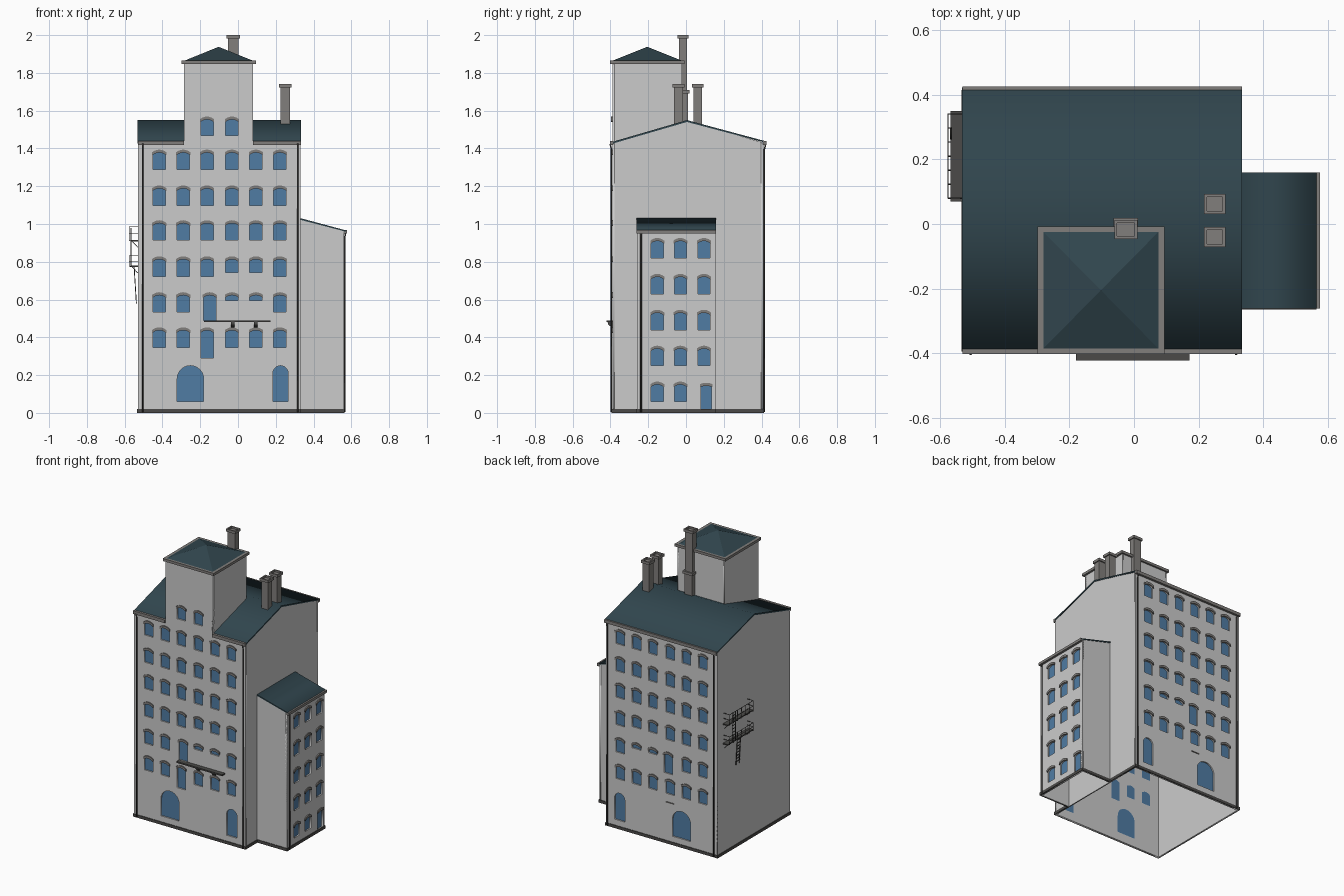
import bpy, bmesh, math
from mathutils import Matrix

if "Cube" in bpy.data.objects:
    bpy.data.objects.remove(bpy.data.objects["Cube"])


def material(name, rgb):
    m = bpy.data.materials.new(name)
    m.diffuse_color = (*rgb, 1)
    m.use_nodes = True
    m.node_tree.nodes["Principled BSDF"].inputs["Base Color"].default_value = m.diffuse_color
    return m


ROOF = material("roof_teal", (0.03, 0.06, 0.075))
GLASS = material("glass_blue", (0.08, 0.2, 0.37))
DARK = material("dark_metal", (0.07, 0.068, 0.065))
TRIM = material("trim_stone", (0.22, 0.21, 0.2))


def finish(name, bm, mat=None):
    bmesh.ops.remove_doubles(bm, verts=bm.verts, dist=1e-5)
    bmesh.ops.recalc_face_normals(bm, faces=bm.faces)
    me = bpy.data.meshes.new(name)
    bm.to_mesh(me)
    bm.free()
    if mat:
        me.materials.append(mat)
    ob = bpy.data.objects.new(name, me)
    bpy.context.collection.objects.link(ob)
    return ob


def curve_mesh(name, paths, dim, closed, mat, matrix, **settings):
    cu = bpy.data.curves.new(name, 'CURVE')
    cu.dimensions = dim
    for k, v in settings.items():
        setattr(cu, k, v)
    for path in paths:
        sp = cu.splines.new('POLY')
        sp.points.add(len(path) - 1)
        for p, co in zip(sp.points, path):
            p.co = (*co, 1) if len(co) == 3 else (*co, 0, 1)
        sp.use_cyclic_u = closed
    tmp = bpy.data.objects.new(name + "_tmp", cu)
    bpy.context.collection.objects.link(tmp)
    bm = bmesh.new()
    me = tmp.to_mesh()
    bm.from_mesh(me)
    tmp.to_mesh_clear()
    bpy.data.objects.remove(tmp)
    bm.transform(matrix)
    return finish(name, bm, mat)


def plate(name, loops, side, lo, hi, mat=None):
    """Filled outline (inner loops become holes) between depths lo and hi."""
    d, t = (lo + hi) / 2, (hi - lo) / 2
    if side == 'y':
        mx = Matrix(((1, 0, 0, 0), (0, 0, -1, d), (0, 1, 0, 0), (0, 0, 0, 1)))
    else:
        mx = Matrix(((0, 0, 1, d), (1, 0, 0, 0), (0, 1, 0, 0), (0, 0, 0, 1)))
    return curve_mesh(name, loops, '2D', True, mat, mx, fill_mode='BOTH', extrude=t)


def tubes(name, paths, r, mat=DARK):
    return curve_mesh(name, paths, '3D', False, mat, Matrix(), bevel_depth=r,
                      bevel_resolution=1, use_fill_caps=True)


def boxes(name, specs, mat=None):
    bm = bmesh.new()
    for x0, x1, y0, y1, z0, z1 in specs:
        bmesh.ops.create_cube(bm, size=1, matrix=Matrix.Translation(
            ((x0 + x1) / 2, (y0 + y1) / 2, (z0 + z1) / 2))
            @ Matrix.Diagonal((x1 - x0, y1 - y0, z1 - z0, 1)))
    return finish(name, bm, mat)


def arc(c, hw, spring, rise, n):
    pts = [math.pi * i / n for i in range(n + 1)]
    if rise < hw * 0.8:      # shallow segmental arch
        return [(c + hw * (1 - 2 * i / n), spring + rise * (1 - (1 - 2 * i / n) ** 2)) for i in range(n + 1)]
    return [(c + hw * math.cos(a), spring + rise * math.sin(a)) for a in pts]


def opening(c, w, z0, z1, rise=0.014, n=6):
    return [(c - w / 2, z0), (c + w / 2, z0)] + arc(c, w / 2, z1 - rise, rise, n)


def hood(c, w, z0, z1, rise=0.014):
    low = arc(c, w / 2 + 0.005, z1 - rise - 0.002, rise, 6)
    return low + [(u, z + 0.016) for u, z in reversed(low)]


def facade(name, outline, wins, extra, side, face, out):
    """Wall with openings, recessed glass and raised hoods; out = +1/-1."""
    def span(a, b):
        return sorted((face + out * a, face + out * b))
    holes = [opening(*w) for w in wins] + extra
    plate(name + "_wall", [outline] + holes, side, *span(-0.012, 0))
    plate(name + "_glass", holes, side, *span(-0.012, -0.009), GLASS)
    plate(name + "_window_hoods", [hood(*w) for w in wins], side, *span(-0.001, 0.007), TRIM)


X0, X1, Y0, Y1, EAVE, RIDGE, RY = -0.53, 0.33, -0.39, 0.41, 1.43, 1.55, 0.005
TX0, TX1, TY1, TTOP = -0.285, 0.08, -0.02, 1.855
WX, WY0, WY1 = 0.56, -0.26, 0.155
COLS = [-0.417, -0.29, -0.164, -0.032, 0.095, 0.222]
ROWS = [1.288, 1.098, 0.914, 0.723, 0.533, 0.347]


def street_windows(front):
    wins = []
    for r, z in enumerate(ROWS):
        for c, x in enumerate(COLS):
            top, bottom, cx = z + 0.092, z, x
            if r == 3 and c in (3, 4):
                bottom = 0.742
            if r == 4 and c in (3, 4):      # mostly blocked windows
                bottom = 0.594
            if r == 4 and c == 2:           # balcony door
                bottom, cx = 0.488, -0.15
            if r == 5 and c == 2 and front:  # tall door
                bottom = 0.29
            wins.append((cx, 0.066, bottom, top))
    if front:
        wins += [(x, 0.066, 1.468, 1.555) for x in COLS[2:4]]
    return wins


gates = [opening(-0.252, 0.14, 0.06, 0.25, 0.07, 12), opening(0.225, 0.08, 0.06, 0.25, 0.04, 12)]

# front wall rises into the tower, back wall is plain
facade("front", [(X0, 0), (X1, 0), (X1, EAVE), (TX1, EAVE), (TX1, TTOP), (TX0, TTOP), (TX0, EAVE), (X0, EAVE)],
       street_windows(True), gates, 'y', Y0, -1)
facade("back", [(X0, 0), (X1, 0), (X1, EAVE), (X0, EAVE)], street_windows(False), gates, 'y', Y1, 1)
boxes("back_ledge", [(-0.195, -0.135, Y1, Y1 + 0.006, 0.285, 0.291)], TRIM)

# gable walls
gable = [(Y0, 0), (Y1, 0), (Y1, EAVE), (RY, RIDGE - 0.004), (Y0, EAVE)]
plate("left_gable_wall", [gable], 'x', X0, X0 + 0.008)
plate("right_gable_wall", [gable], 'x', X1 - 0.008, X1)

# main roof and eaves
plate("main_roof", [[(Y0 + 0.003, 1.436), (RY, RIDGE), (0.422, 1.438), (0.422, 1.43), (RY, RIDGE - 0.01),
                     (Y0 + 0.003, 1.426)]], 'x', X0 - 0.002, X1 + 0.004, ROOF)
boxes("eaves", [(X0, TX0, Y0 - 0.012, Y0 + 0.004, 1.418, 1.44), (TX1, X1 + 0.004, Y0 - 0.012, Y0 + 0.004, 1.418, 1.44),
                (X0, X1 + 0.004, Y1 - 0.002, Y1 + 0.016, 1.418, 1.44)], TRIM)

# tower walls and pyramid roof
tower_side = [(Y0, 1.42), (TY1, 1.53), (TY1, TTOP), (Y0, TTOP)]
plate("tower_left_wall", [tower_side], 'x', TX0, TX0 + 0.008)
plate("tower_right_wall", [tower_side], 'x', TX1 - 0.008, TX1)
boxes("tower_back_wall", [(TX0, TX1, TY1 - 0.008, TY1, 1.5, TTOP)])
boxes("tower_eaves", [(TX0 - 0.014, TX1 + 0.014, Y0 - 0.012, TY1 + 0.012, 1.848, 1.866)], TRIM)
bm = bmesh.new()
base = [bm.verts.new(p + (1.864,)) for p in ((TX0, Y0), (TX1, Y0), (TX1, TY1), (TX0, TY1))]
apex = bm.verts.new(((TX0 + TX1) / 2, (Y0 + TY1) / 2, 1.938))
bm.faces.new(base)
for i in range(4):
    bm.faces.new((base[i], base[(i + 1) % 4], apex))
finish("tower_roof", bm, ROOF)


# chimneys with a collar and a sunken flue
def chimney(name, x, y, z0, z1, w, d):
    bm = bmesh.new()
    for hw, hd, a, b in ((w / 2, d / 2, z0, z1 - 0.018), (w / 2 + 0.008, d / 2 + 0.008, z1 - 0.018, z1)):
        geo = bmesh.ops.create_cube(bm, size=1, matrix=Matrix.Translation((x, y, (a + b) / 2))
                                    @ Matrix.Diagonal((hw * 2, hd * 2, b - a, 1)))
    bm.normal_update()
    top = max(bm.faces, key=lambda f: f.calc_center_median().z)
    bmesh.ops.inset_region(bm, faces=[top], thickness=0.013)
    flue = bmesh.ops.extrude_discrete_faces(bm, faces=[top])['faces'][0]
    bmesh.ops.translate(bm, verts=flue.verts, vec=(0, 0, -0.012))
    finish(name, bm, TRIM)


chimney("chimney_rear", 0.25, 0.062, 1.5, 1.74, 0.05, 0.046)
chimney("chimney_front", 0.25, -0.04, 1.5, 1.74, 0.05, 0.046)
chimney("tower_chimney", -0.025, -0.017, 1.52, 2.0, 0.056, 0.042)
chimney("tower_chimney_base", -0.025, -0.014, 1.52, 1.71, 0.06, 0.05)

# side wing
wing_wins = [(y, 0.064, z, z + 0.092) for y in (-0.152, -0.03, 0.095) for z in (0.06, 0.25, 0.44, 0.63, 0.82)
             if not (y > 0 and z < 0.1)] + [(0.107, 0.056, 0.02, 0.145, 0.006)]
facade("wing", [(WY0, 0), (WY1, 0), (WY1, 0.962), (WY0, 0.962)], wing_wins, [], 'x', WX, 1)
wing_side = [(X1, 0), (WX, 0), (WX, 0.962), (X1, 1.026)]
plate("wing_front_wall", [wing_side], 'y', WY0, WY0 + 0.008)
plate("wing_back_wall", [wing_side], 'y', WY1 - 0.008, WY1)
plate("wing_roof", [[(X1, 1.022), (0.572, 0.959), (0.572, 0.966), (X1, 1.031)]], 'y', WY0 - 0.002, WY1 + 0.004, ROOF)
boxes("wing_eaves", [(WX - 0.002, 0.576, WY0 - 0.002, WY1 + 0.004, 0.95, 0.968)], TRIM)

# plinth strips around the foot of the walls
e = 0.004
boxes("plinth", [(X0 - e, X1 + e, Y0 - e, Y0 + e, 0, 0.02), (X0 - e, X1 + e, Y1 - e, Y1 + e, 0, 0.02),
                 (X0 - e, X0 + e, Y0, Y1, 0, 0.02), (X1 - e, X1 + e, Y0, WY0, 0, 0.02),
                 (X1 - e, X1 + e, WY1, Y1, 0, 0.02), (X1, WX + e, WY0 - e, WY0 + e, 0, 0.02),
                 (X1, WX + e, WY1 - e, WY1 + e, 0, 0.02), (WX - e, WX + e, WY0, WY1, 0, 0.02)], DARK)

# rain pipes
pipes = [[(x, f + s * 0.012, 1.425), (x, f + s * 0.005, 1.395), (x, f + s * 0.005, 0.005)]
         for x in (-0.505, 0.316) for f, s in ((Y0, -1), (Y1, 1))]
pipes.append([(0.57, -0.238, 0.955), (0.565, -0.238, 0.93), (0.565, -0.238, 0.005)])
tubes("rain_pipes", pipes, 0.0045)

# balcony slab with brackets
boxes("balcony_slab", [(-0.18, 0.172, -0.422, Y0, 0.48, 0.49)], DARK)
plate_pts = [(Y0, 0.45), (Y0, 0.482), (-0.415, 0.482), (-0.412, 0.468)]
for i, x in enumerate((-0.028, 0.095)):
    plate("balcony_bracket_%d" % (i + 1), [plate_pts], 'x', x - 0.009, x + 0.009, DARK)

# fire escape on the left wall: platforms, railings, brackets and ladders
boxes("escape_platforms", [(-0.567, X0, 0.07, 0.35, z, z + 0.007) for z in (0.772, 0.908)], DARK)
rails = []
for z, h in ((0.775, 0.056), (0.911, 0.074)):
    for f in (0.5, 1):
        rails.append([(X0, 0.08, z + h * f), (-0.575, 0.08, z + h * f), (-0.575, 0.34, z + h * f), (X0, 0.34, z + h * f)])
    for i in range(7):
        y = 0.08 + 0.26 * i / 6
        rails.append([(-0.564, y, z), (-0.575, y, z), (-0.575, y, z + h)])
    rails += [[(-0.562, y, z), (X0, y, z - 0.035)] for y in (0.09, 0.33)]
tubes("escape_railings", rails, 0.002)
ladders = []
for y, xa, z0, xb, z1 in ((0.2, -0.538, 0.58, -0.55, 0.775), (0.28, -0.566, 0.775, -0.566, 0.98)):
    ladders += [[(xa, y + s, z0), (xb, y + s, z1)] for s in (-0.018, 0.018)]
    for i in range(1, 9):
        x, z = xa + (xb - xa) * i / 9, z0 + (z1 - z0) * i / 9
        ladders.append([(x, y - 0.018, z), (x, y + 0.018, z)])
tubes("escape_ladders", ladders, 0.0025)
